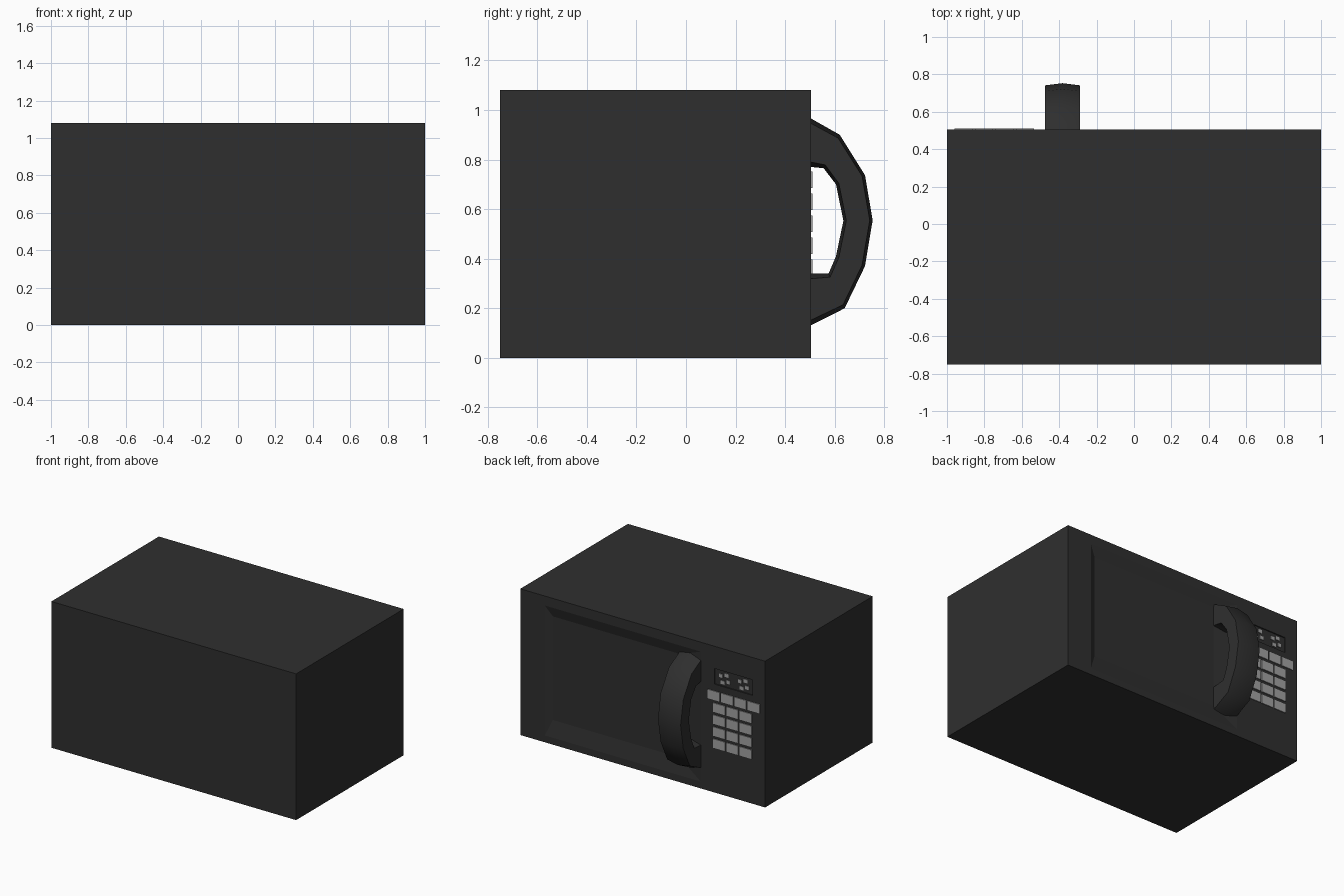
import bpy, bmesh, math
from mathutils import Vector

if "Cube" in bpy.data.objects:
    bpy.data.objects.remove(bpy.data.objects["Cube"])


def material(name, v):
    m = bpy.data.materials.new(name)
    m.diffuse_color = (v, v, v, 1)
    m.use_nodes = True
    m.node_tree.nodes["Principled BSDF"].inputs["Base Color"].default_value = m.diffuse_color
    return m


CHARCOAL = material("charcoal", 0.028)
GREY = material("key grey", 0.36)
FACE_Y = 0.505


def finish(name, bm, mat, smooth=None):
    bmesh.ops.recalc_face_normals(bm, faces=bm.faces)
    me = bpy.data.meshes.new(name)
    bm.to_mesh(me)
    bm.free()
    ob = bpy.data.objects.new(name, me)
    bpy.context.collection.objects.link(ob)
    me.materials.append(mat)
    if smooth:
        bpy.ops.object.select_all(action='DESELECT')
        ob.select_set(True)
        bpy.context.view_layer.objects.active = ob
        bpy.ops.object.shade_smooth_by_angle(angle=math.radians(smooth))
    return ob


def loft(bm, rings):
    """Skin a list of closed rings and cap both ends."""
    vs = [[bm.verts.new(p) for p in r] for r in rings]
    n = len(vs[0])
    for a, b in zip(vs, vs[1:]):
        for i in range(n):
            j = (i + 1) % n
            bm.faces.new((a[i], a[j], b[j], b[i]))
    bm.faces.new(vs[0])
    bm.faces.new(vs[-1])


def rect(x0, x1, z0, z1, y):
    return [(x0, y, z0), (x1, y, z0), (x1, y, z1), (x0, y, z1)]


def plate(bm, x0, x1, z0, z1, y0, y1):
    loft(bm, [rect(x0, x1, z0, z1, y0), rect(x0, x1, z0, z1, y1)])


def carve(target, name, rings):
    """Cut a shallow recess out of the control face."""
    bm = bmesh.new()
    loft(bm, rings)
    cutter = finish(name, bm, CHARCOAL)
    mod = target.modifiers.new(name, 'BOOLEAN')
    mod.operation = 'DIFFERENCE'
    mod.solver = 'EXACT'
    mod.object = cutter
    bpy.context.view_layer.objects.active = target
    bpy.ops.object.modifier_apply(modifier=name)
    bpy.data.objects.remove(cutter)


# Cabinet
bm = bmesh.new()
plate(bm, -1, 1, 0, 1.08, -0.75, FACE_Y)
cabinet = finish("cabinet", bm, CHARCOAL)

# Door recess with sloping frame, and display recess
outer = (-0.475, 0.80, 0.05, 1.01)
carve(cabinet, "door_recess", [
    rect(*outer, FACE_Y + 0.05),
    rect(*outer, FACE_Y),
    rect(-0.29, 0.75, 0.17, 0.935, FACE_Y - 0.022)])
display = (-0.895, -0.585, 0.80, 0.915)
carve(cabinet, "display_recess", [
    rect(*display, FACE_Y + 0.05), rect(*display, FACE_Y - 0.008)])

# Curved handle: outer and inner outlines (y, z), six-sided section
out_line = [(0.47, 0.985), (0.505, 0.965), (0.62, 0.90), (0.722, 0.737),
            (0.753, 0.555), (0.722, 0.37), (0.64, 0.20), (0.505, 0.132),
            (0.47, 0.115)]
in_line = [(0.47, 0.772), (0.505, 0.77), (0.555, 0.765), (0.605, 0.70),
           (0.635, 0.553), (0.605, 0.41), (0.575, 0.34), (0.505, 0.34),
           (0.47, 0.34)]
section = [(-1, .1), (-1, .9), (0, 1), (1, .9), (1, .1), (0, 0)]
rings = []
for o, i in zip(out_line, in_line):
    po, pi = Vector((-0.3825, *o)), Vector((-0.3825, *i))
    rings.append([pi.lerp(po, v) + Vector((u * 0.0925, 0, 0))
                  for u, v in section])
bm = bmesh.new()
loft(bm, rings)
finish("handle", bm, CHARCOAL, 60)

# Keypad: one row of four, then four rows of three
bm = bmesh.new()
for row in range(5):
    top = 0.751 - row * 0.0885
    cols, left = (4, -0.535) if row == 0 else (3, -0.578)
    for c in range(cols):
        x = left - c * 0.109
        plate(bm, x - 0.097, x, top - 0.066, top, FACE_Y - 0.003, FACE_Y + 0.006)
finish("keypad", bm, GREY)

# Display marks: two rings of four small dashes
bm = bmesh.new()
for cx in (-0.665, -0.82):
    for k in range(4):
        a = math.pi / 2 * k + 0.5
        x, z = cx + 0.034 * math.cos(a), 0.857 + 0.034 * math.sin(a)
        plate(bm, x - 0.015, x + 0.015, z - 0.013, z + 0.013,
              FACE_Y - 0.009, FACE_Y - 0.004)
finish("display_marks", bm, GREY)
